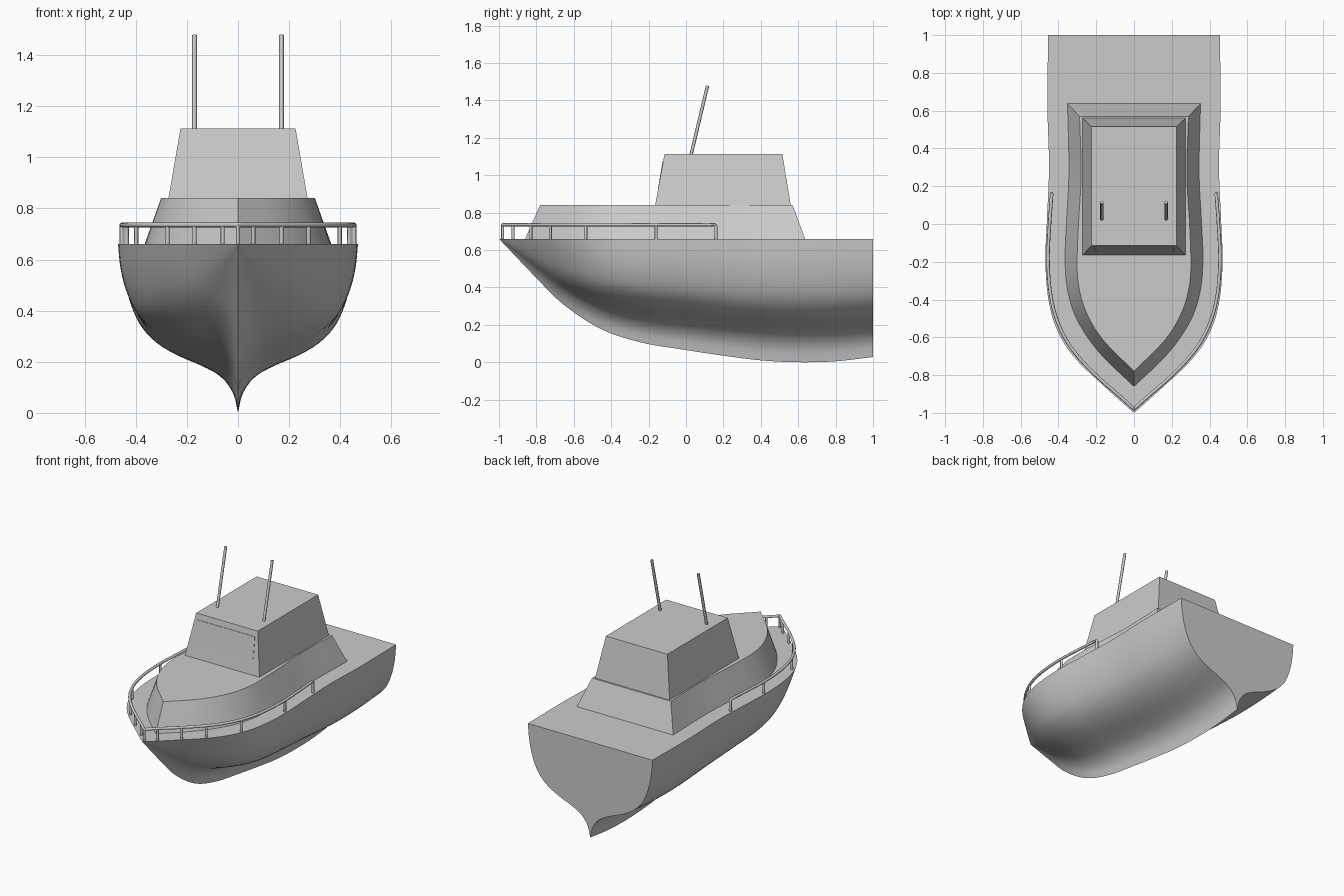
import bpy, bmesh

if "Cube" in bpy.data.objects:
    bpy.data.objects.remove(bpy.data.objects["Cube"])


def curve_at(pts, x):
    """Smooth interpolation through (x, value) points."""
    n = len(pts)
    x = min(max(x, pts[0][0]), pts[-1][0])
    i = 0
    while i < n - 2 and x > pts[i + 1][0]:
        i += 1

    def seg(k):
        return (pts[k + 1][1] - pts[k][1]) / (pts[k + 1][0] - pts[k][0])

    def slope(k):
        if k == 0:
            return seg(0)
        if k == n - 1:
            return seg(n - 2)
        return (seg(k - 1) + seg(k)) / 2
    h = pts[i + 1][0] - pts[i][0]
    t = (x - pts[i][0]) / h
    a, b = pts[i][1], pts[i + 1][1]
    return ((2*t**3 - 3*t*t + 1) * a + (t**3 - 2*t*t + t) * h * slope(i)
            + (3*t*t - 2*t**3) * b + (t**3 - t*t) * h * slope(i + 1))


def select_only(obj):
    bpy.ops.object.select_all(action='DESELECT')
    obj.select_set(True)
    bpy.context.view_layer.objects.active = obj


def loft(name, rings, smooth=True):
    """Skin closed rings of equal length and cap both ends."""
    bm = bmesh.new()
    vr = [[bm.verts.new(p) for p in r] for r in rings]
    n = len(rings[0])
    for a, b in zip(vr, vr[1:]):
        for j in range(n):
            k = (j + 1) % n
            bm.faces.new((a[j], a[k], b[k], b[j]))
    bm.faces.new(vr[0])
    bm.faces.new(vr[-1])
    bmesh.ops.remove_doubles(bm, verts=bm.verts, dist=1e-5)
    bmesh.ops.recalc_face_normals(bm, faces=bm.faces)
    me = bpy.data.meshes.new(name)
    bm.to_mesh(me)
    bm.free()
    obj = bpy.data.objects.new(name, me)
    bpy.context.collection.objects.link(obj)
    if smooth:
        select_only(obj)
        bpy.ops.object.shade_smooth_by_angle(angle=0.6)
    return obj


def tube(name, pts, r):
    """Round bar along a path."""
    cu = bpy.data.curves.new(name, 'CURVE')
    cu.dimensions = '3D'
    cu.bevel_depth = r
    cu.bevel_resolution = 2
    cu.use_fill_caps = True
    sp = cu.splines.new('POLY')
    sp.points.add(len(pts) - 1)
    for p, q in zip(sp.points, pts):
        p.co = (*q, 1)
    obj = bpy.data.objects.new(name, cu)
    bpy.context.collection.objects.link(obj)
    select_only(obj)
    bpy.ops.object.convert(target='MESH')
    bpy.ops.object.shade_smooth_by_angle(angle=0.8)


DECK = 0.66
deck_half = [(-1, 0), (-.925, .085), (-.83, .19), (-.735, .29), (-.64, .365), (-.53, .42),
             (-.4, .453), (-.2, .469), (0, .462), (.3, .45), (.6, .458), (1, .455)]
keel = [(-1, .66), (-.8, .45), (-.675, .325), (-.46, .18), (-.25, .108), (0, .065),
        (.2, .035), (.4, .01), (.6, 0), (.8, .005), (1, .028)]
section = [(0, 0), (.02, .078), (.07, .143), (.15, .187), (.24, .225), (.32, .272),
           (.38, .332), (.417, .402), (.443, .485), (.458, .57), (.465, .66)]

# Hull with deck and transom: section scaled along the length, flared to a V at the bow
sec_x = [(i, p[0] / .465) for i, p in enumerate(section)]
sec_z = [(i, p[1] / .66) for i, p in enumerate(section)]
M = 30
half = [(curve_at(sec_x, 10 * i / M), curve_at(sec_z, 10 * i / M)) for i in range(M + 1)]
N = 56
rings = []
for i in range(N + 1):
    y = -1 + 2 * (i / N) ** 1.2
    w, k = curve_at(deck_half, y), curve_at(keel, y)
    t = min(1, max(0, (-.25 - y) / .75))
    b = .75 * t * t * (3 - 2 * t)
    side = [(w * (x + b * (z - x)), y, k + (DECK - k) * z) for x, z in half]
    rings.append([(-x, yy, z) for x, yy, z in reversed(side[1:])] + side)
loft("hull", rings)


# Lower cabin: boat-shaped outline with sloping walls
def outline(pts, z, n=32):
    y0, y1 = pts[0][0], pts[-1][0]
    side = [(curve_at(pts, y0 + (y1 - y0) * i / n), y0 + (y1 - y0) * i / n) for i in range(n + 1)]
    return [(-x, y, z) for x, y in reversed(side[1:])] + [(x, y, z) for x, y in side]


base = [(-.86, 0), (-.68, .185), (-.5, .305), (-.35, .352), (-.2, .365), (0, .358),
        (.25, .345), (.637, .352)]
roof = [(-.78, 0), (-.6, .175), (-.45, .26), (-.3, .297), (-.2, .301), (0, .294),
        (.25, .28), (.57, .288)]
loft("lower_cabin", [outline(base, DECK), outline(roof, .84)])


# Wheelhouse: tapered block
def rect(x, y0, y1, z):
    return [(-x, y0, z), (x, y0, z), (x, y1, z), (-x, y1, z)]


loft("wheelhouse", [rect(.272, -.165, .56, .84), rect(.225, -.115, .515, 1.113)], False)


# Windscreen: thin panel lying on the sloping front
def front_y(z):
    return -.165 + .05 * (z - .84) / .273


loft("windscreen", [rect(.215, front_y(.92) - .001, front_y(.92) + .01, .92),
                    rect(.21, front_y(1.075) - .003, front_y(1.075) + .01, 1.075)], False)

# Twin raked aerials
for s, side in ((-1, "left"), (1, "right")):
    tube(f"aerial_{side}", [(s * .17, .025, 1.1), (s * .17, .115, 1.478)], .009)

# Bow rail set just inside the deck edge
rail_half = [(-.98, 0), (-.925, .06), (-.83, .17), (-.735, .267), (-.64, .343), (-.53, .4),
             (-.4, .437), (-.2, .455), (0, .447), (.155, .436)]
RAIL = .735
ys = [-.98 + 1.135 * (i / 40) ** 1.2 for i in range(41)]
right = [(curve_at(rail_half, y), y, RAIL) for y in ys]
right += [(.436, .16, RAIL - .008), (.436, .16, DECK - .005)]
path = [(-x, y, z) for x, y, z in reversed(right[1:])] + right
tube("bow_rail", path, .009)

# Rail posts, mirrored, plus one at the stem
tube("rail_post_stem", [(0, -.98, DECK - .005), (0, -.98, RAIL)], .008)
for i, y in enumerate((-.925, -.83, -.725, -.535, -.16)):
    for s, side in ((-1, "left"), (1, "right")):
        x = s * curve_at(rail_half, y)
        tube(f"rail_post_{side}_{i + 1}", [(x, y, DECK - .005), (x, y, RAIL)], .008)
